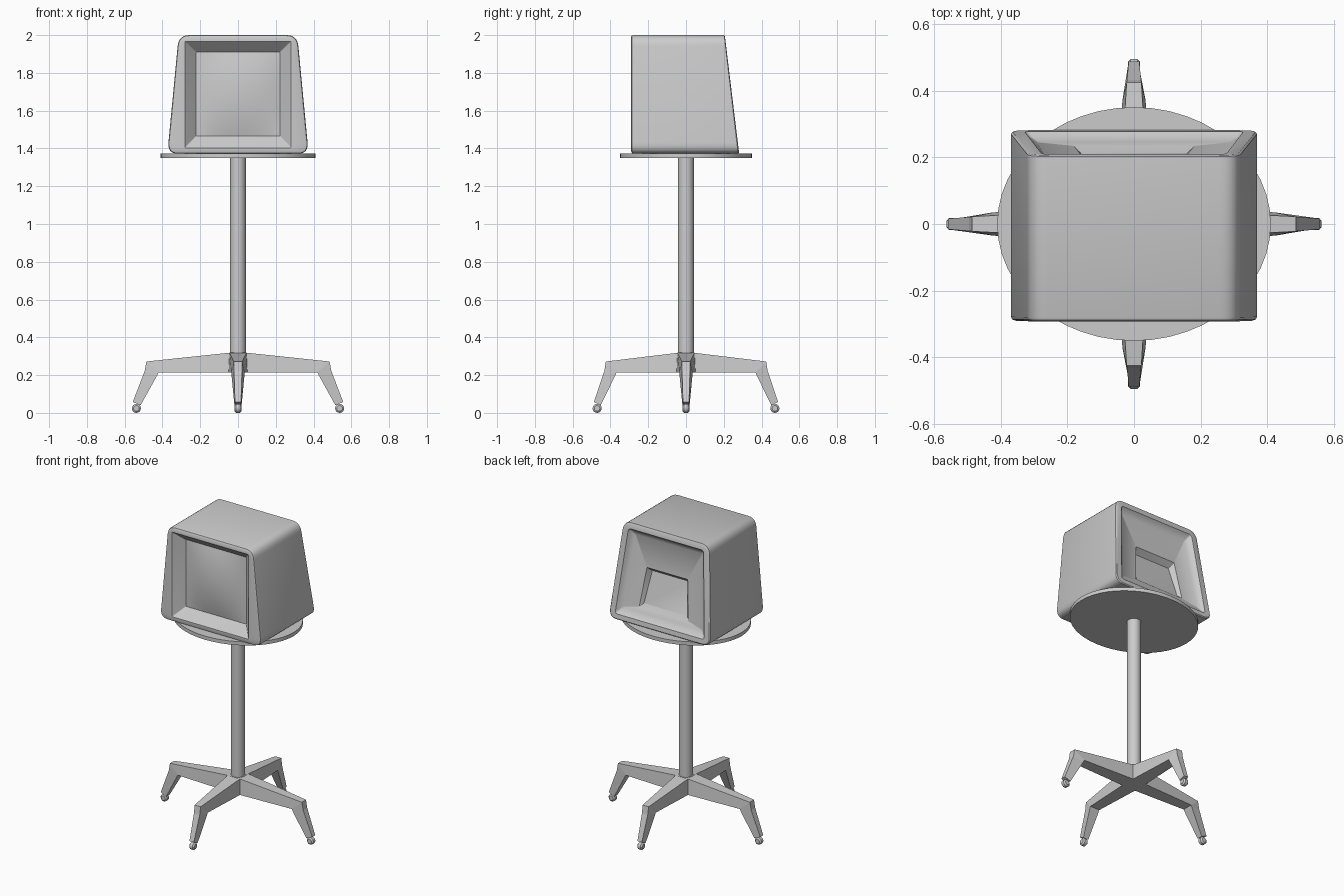
import bpy, bmesh, math
from mathutils import Vector, Matrix

if "Cube" in bpy.data.objects:
    bpy.data.objects.remove(bpy.data.objects["Cube"])

grey = bpy.data.materials.new("light grey")
grey.diffuse_color = (0.6, 0.6, 0.6, 1)
grey.use_nodes = True
grey.node_tree.nodes["Principled BSDF"].inputs["Base Color"].default_value = grey.diffuse_color


def finish(name, bm, smooth=True):
    bmesh.ops.recalc_face_normals(bm, faces=bm.faces)
    mesh = bpy.data.meshes.new(name)
    bm.to_mesh(mesh)
    bm.free()
    mesh.materials.append(grey)
    ob = bpy.data.objects.new(name, mesh)
    bpy.context.collection.objects.link(ob)
    if smooth:
        bpy.ops.object.select_all(action='DESELECT')
        ob.select_set(True)
        bpy.context.view_layer.objects.active = ob
        bpy.ops.object.shade_smooth_by_angle(angle=math.radians(32))
    return ob


def bridge(bm, a, b):
    n = len(a)
    for i in range(n):
        bm.faces.new((a[i], a[(i + 1) % n], b[(i + 1) % n], b[i]))


def trapezoid(bm, hw0, hw1, z0, z1, r, y0, y1, seg=6):
    """Rounded trapezoid ring; y runs from y0 at the bottom to y1 at the top."""
    corners = [Vector(c) for c in ((-hw0, z0), (hw0, z0), (hw1, z1), (-hw1, z1))]
    ring = []
    for i, c in enumerate(corners):
        a = c + (corners[i - 1] - c).normalized() * r
        b = c + (corners[(i + 1) % 4] - c).normalized() * r
        for k in range(seg + 1):
            t = k / seg
            p = a * (1 - t) ** 2 + c * 2 * t * (1 - t) + b * t * t
            y = y0 + (y1 - y0) * (p.y - z0) / (z1 - z0)
            ring.append(bm.verts.new((p.x, y, p.y)))
    return ring


# Cabinet: one loft from the screen bezel, over the shell, into the rear pocket
# (bottom half width, top half width, z0, z1, corner, y bottom, y top)
sections = [
    (.222, .222, 1.465, 1.910, .004, -.230, -.230),   # bezel inner edge
    (.281, .281, 1.403, 1.967, .006, -.290, -.292),   # bezel outer edge
    (.358, .302, 1.384, 1.988, .050, -.290, -.292),   # front rim
    (.370, .311, 1.375, 1.997, .055, -.286, -.287),
    (.374, .314, 1.372, 2.000, .058, -.278, -.280),   # shell front
    (.374, .314, 1.372, 2.000, .058, .276, .202),     # shell back
    (.368, .308, 1.378, 1.994, .055, .281, .206),     # rear rim
    (.328, .276, 1.408, 1.962, .020, .277, .210),     # recess opening
    (.315, .265, 1.420, 1.950, .012, .262, .195),
    (.290, .245, 1.448, 1.920, .008, .245, .180),     # recess panel
    (.180, .150, 1.475, 1.730, .003, .234, .196),     # pocket edge
    (.160, .135, 1.495, 1.700, .003, .213, .160),     # pocket floor
]
bm = bmesh.new()
rings = [trapezoid(bm, *s) for s in sections]
for a, b in zip(rings, rings[1:]):
    bridge(bm, a, b)
bm.faces.new(rings[-1])
finish("cabinet", bm)

# Bulging screen
bm = bmesh.new()
bmesh.ops.create_grid(bm, x_segments=14, y_segments=14, size=1)
for v in bm.verts:
    u, w = v.co.x, v.co.y
    v.co = (u * .223, -.229 - .03 * (1 - u * u) * (1 - w * w), 1.6875 + w * .223)
bmesh.ops.reverse_faces(bm, faces=bm.faces)
screen = finish("screen", bm)
if screen.data.polygons[0].normal.y > 0:
    screen.data.flip_normals()

# Oval table top
bm = bmesh.new()
bmesh.ops.create_cone(bm, cap_ends=True, segments=48, radius1=1, radius2=1, depth=.024,
                      matrix=Matrix.Translation((0, 0, 1.361)) @ Matrix.Diagonal((.41, .35, 1, 1)))
finish("table_top", bm)

# Column
bm = bmesh.new()
bmesh.ops.create_cone(bm, cap_ends=True, segments=24, radius1=.042, radius2=.042, depth=1.07,
                      matrix=Matrix.Translation((0, 0, .82)))
finish("column", bm)

# Legs: (bottom u, bottom z, half width, top u, top z, half width)
stations = [
    (0, .215, .050, 0, .320, .045),
    (.05, .215, .050, .05, .318, .045),
    (.420, .215, .035, .485, .272, .022),
    (.428, .198, .034, .494, .222, .021),
    (.516, .040, .019, .557, .058, .016),
]
for i, name in enumerate(("right", "back", "left", "front")):
    stretch = .875 if i % 2 else 1
    turn = Matrix.Rotation(i * math.pi / 2, 4, 'Z')
    bm = bmesh.new()
    loops = []
    for bu, bz, bw, tu, tz, tw in stations:
        pts = ((bu, -bw, bz), (bu, bw, bz), (tu, tw, tz), (tu, -tw, tz))
        loops.append([bm.verts.new(turn @ Vector((u * stretch, w, z))) for u, w, z in pts])
    for a, b in zip(loops, loops[1:]):
        bridge(bm, a, b)
    bm.faces.new(loops[0])
    bm.faces.new(loops[-1])
    finish(name + "_leg", bm, smooth=False)

    # Barrel caster under the foot
    bm = bmesh.new()
    place = turn @ Matrix.Translation((.538 * stretch, 0, .024)) @ Matrix.Rotation(math.pi / 2, 4, 'X')
    rims = []
    for h, r in ((-.018, .015), (-.010, .024), (.010, .024), (.018, .015)):
        rims.append([bm.verts.new(place @ Vector((r * math.cos(k * math.pi / 8),
                                                  r * math.sin(k * math.pi / 8), h)))
                     for k in range(16)])
    for a, b in zip(rims, rims[1:]):
        bridge(bm, a, b)
    bm.faces.new(rims[0])
    bm.faces.new(rims[-1])
    finish(name + "_caster", bm)
